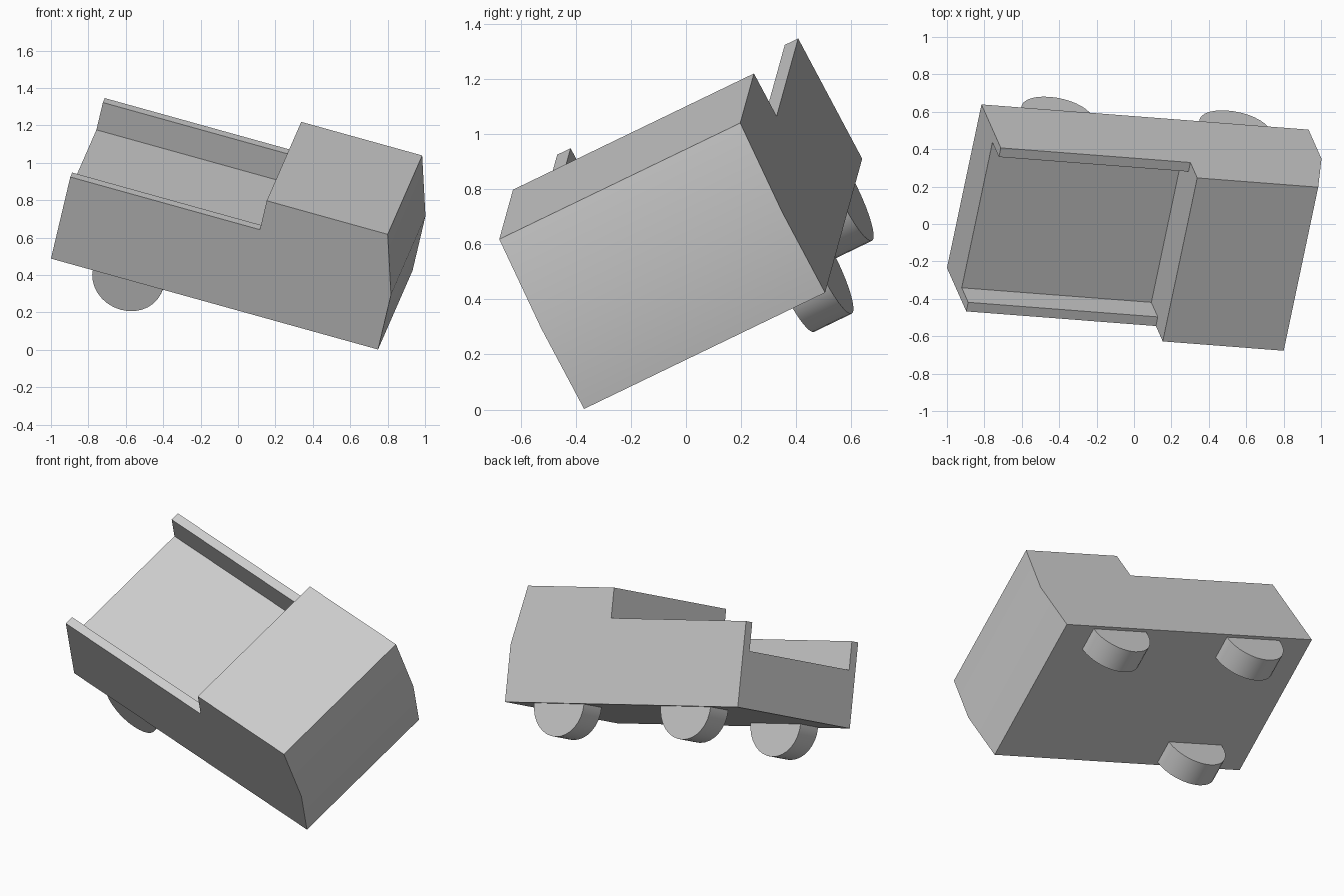
import bpy, bmesh, math
from mathutils import Matrix, Vector

if "Cube" in bpy.data.objects:
    bpy.data.objects.remove(bpy.data.objects["Cube"])

# Tilted truck frame: length (forward), width (to far side) and up axes, from the rear near bottom corner
fwd = Vector((0.961, -0.074, -0.267)).normalized()
wide = Vector((0.182, 0.885, 0.428))
wide = (wide - fwd * wide.dot(fwd)).normalized()
up = fwd.cross(wide)
FRAME = Matrix.Translation((-1.0, -0.235, 0.488)) @ Matrix((fwd, wide, up)).transposed().to_4x4()

LENGTH, WIDTH = 1.82, 0.988
CAB_REAR, BED, ROOF = 1.055, 0.336, 0.684
WALL, WALL_TOP = 0.055, 0.505


def finish(name, bm):
    """Smooth shallow edges, keep the rest sharp, and place in the truck frame."""
    bmesh.ops.recalc_face_normals(bm, faces=bm.faces[:])
    for face in bm.faces:
        face.smooth = True
    for edge in bm.edges:
        edge.smooth = edge.calc_face_angle(math.pi) < math.radians(30)
    mesh = bpy.data.meshes.new(name)
    bm.to_mesh(mesh)
    bm.free()
    ob = bpy.data.objects.new(name, mesh)
    ob.matrix_world = FRAME
    bpy.context.collection.objects.link(ob)


def extrude_profile(name, profile, w0, w1):
    """Extrude a side profile (length, height) across the width."""
    bm = bmesh.new()
    face = bm.faces.new([bm.verts.new((f, w0, u)) for f, u in profile])
    new = bmesh.ops.extrude_face_region(bm, geom=[face], use_keep_orig=True)
    verts = [g for g in new["geom"] if isinstance(g, bmesh.types.BMVert)]
    bmesh.ops.translate(bm, verts=verts, vec=(0, w1 - w0, 0))
    finish(name, bm)


def wheel(name, f, w_mid, radius=0.195, width=0.155):
    bm = bmesh.new()
    place = Matrix.Translation((f, w_mid, 0)) @ Matrix.Rotation(math.pi / 2, 4, 'X')
    bmesh.ops.create_cone(bm, cap_ends=True, segments=32, radius1=radius,
                          radius2=radius, depth=width, matrix=place)
    finish(name, bm)


# Cab and bed in one side profile
extrude_profile("truck_body", [(0, 0), (LENGTH, 0), (LENGTH, 0.338), (1.728, ROOF),
                               (CAB_REAR, ROOF), (CAB_REAR, BED), (0, BED)], 0, WIDTH)

# Bed side walls
wall_profile = [(0, BED), (CAB_REAR, BED), (CAB_REAR, WALL_TOP), (0, WALL_TOP)]
extrude_profile("near_bed_wall", wall_profile, 0, WALL)
extrude_profile("far_bed_wall", wall_profile, WIDTH - WALL, WIDTH)

# Three wheels, half sunk in the body (the near front one is missing)
INSET = 0.02 + 0.155 / 2
wheel("near_rear_wheel", 0.425, INSET)
wheel("far_rear_wheel", 0.425, WIDTH - INSET)
wheel("far_front_wheel", 1.415, WIDTH - INSET)
